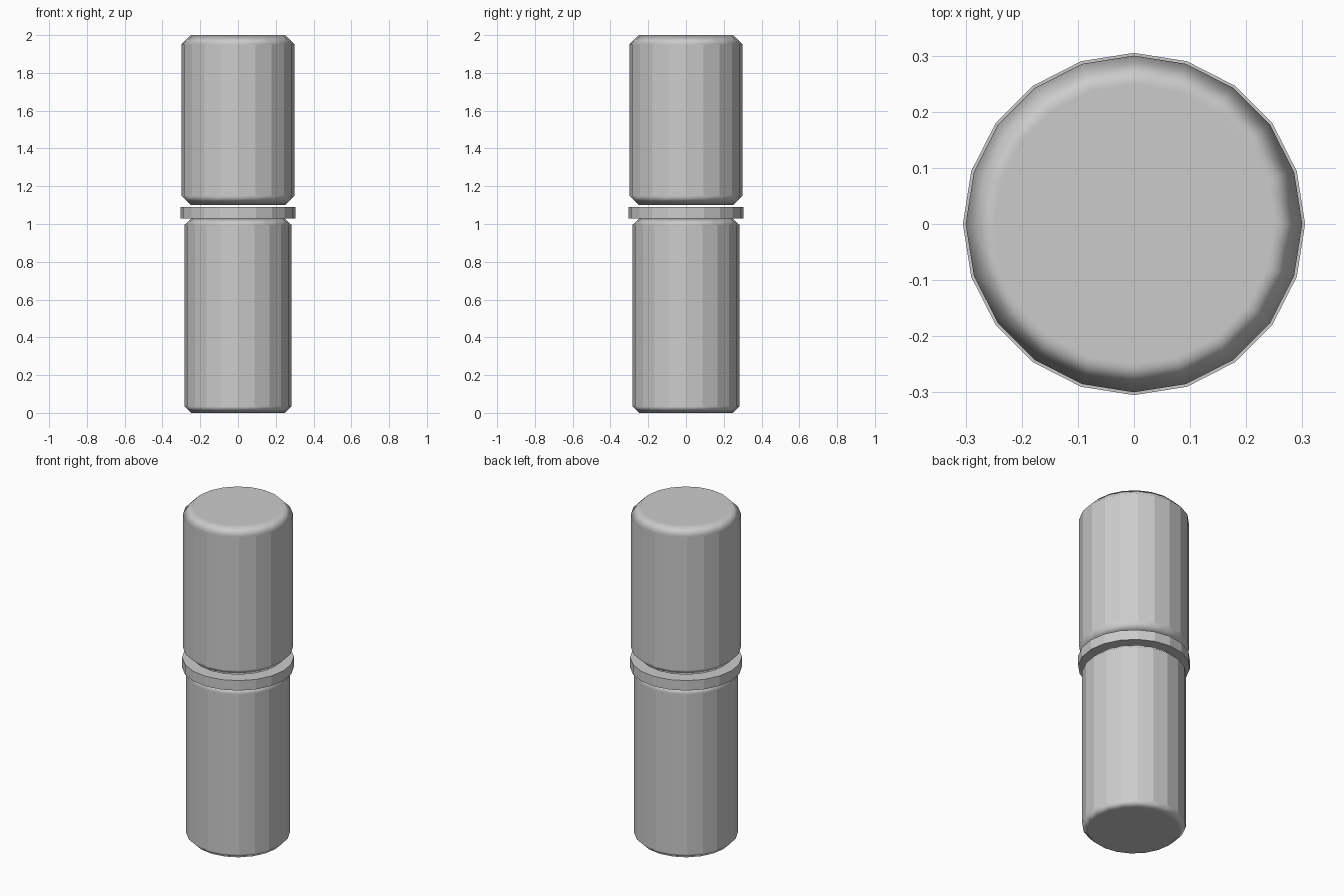
import bpy
import math

if "Cube" in bpy.data.objects:
    bpy.data.objects.remove(bpy.data.objects["Cube"])

SIDES = 20


def drum(name, radius, z0, z1, chamfer=0.0):
    """Upright 20-sided cylinder with an optional single-step rim chamfer."""
    bpy.ops.mesh.primitive_cylinder_add(
        vertices=SIDES, radius=radius, depth=z1 - z0,
        location=(0, 0, (z0 + z1) / 2))
    obj = bpy.context.object
    obj.name = name
    if chamfer:
        # facets stay crisp, the chamfers blend softly into caps and sides
        bpy.ops.object.shade_smooth_by_angle(angle=math.radians(10))
        for edge in obj.data.edges:
            a, b = (obj.data.vertices[i].co for i in edge.vertices)
            if abs(a.z - b.z) < 1e-5:
                edge.use_edge_sharp = False
        bevel = obj.modifiers.new("rim_chamfer", 'BEVEL')
        bevel.width = chamfer
        bevel.segments = 1
        bevel.limit_method = 'ANGLE'
        bevel.angle_limit = math.radians(40)
        bevel.harden_normals = True
    return obj


# lower barrel, thin collar, and the slightly wider cap floating above it
drum("lower_barrel", 0.283, 0.0, 1.03, 0.035)
drum("collar_ring", 0.305, 1.03, 1.09)
drum("upper_cap", 0.30, 1.10, 2.0, 0.05)
